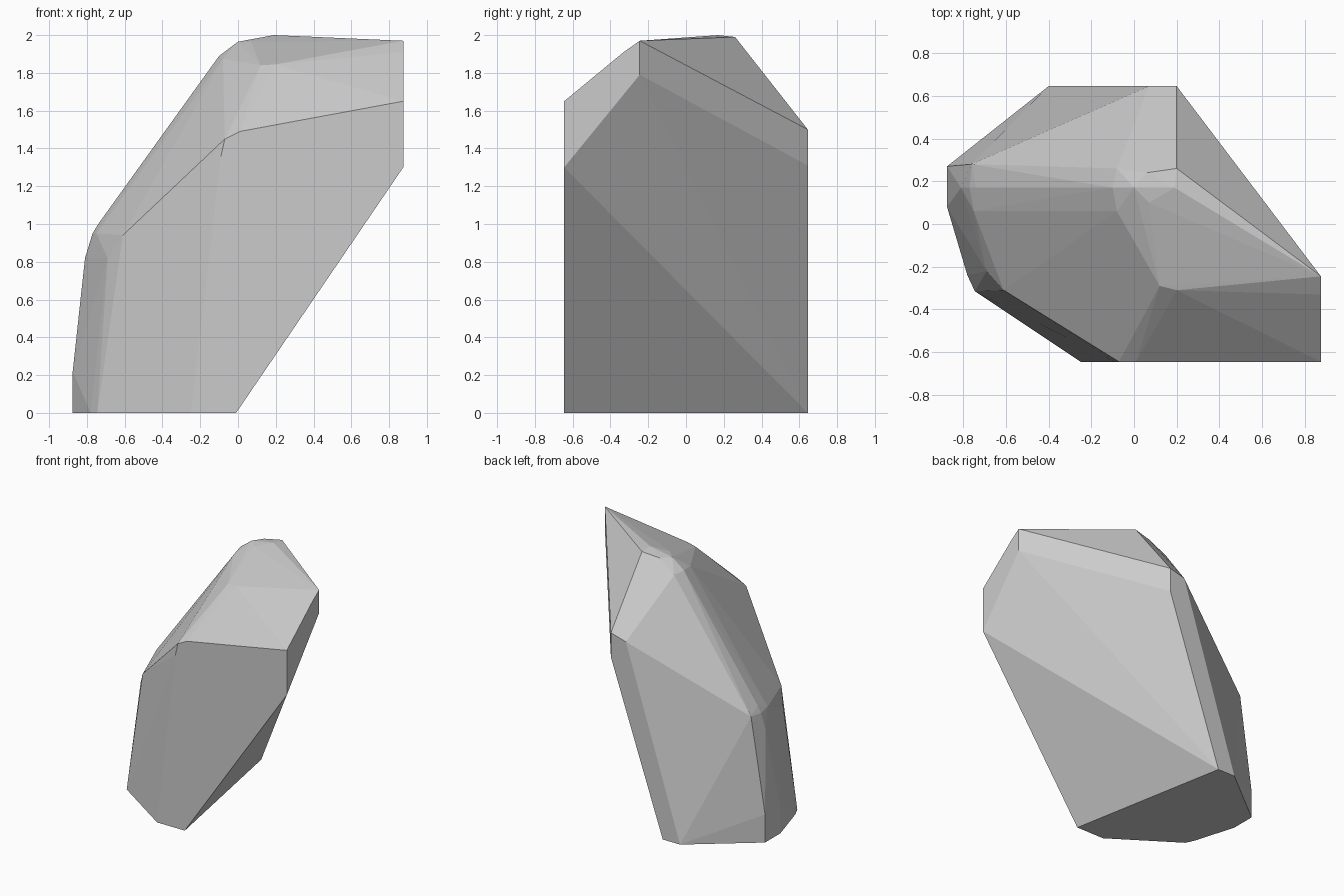
import bpy, bmesh

X, Y = 0.875, 0.645   # half width and half depth of the flat cut sides

# Footprint corners on the ground
base = [(-0.01, -Y), (-0.25, -Y), (-0.745, -0.315), (-0.78, -0.24),
        (-X, 0.08), (-X, 0.27), (-0.4, Y), (-0.25, Y)]
points = [(x, y, 0) for x, y in base]

# Right-hand cut face (y, z)
points += [(X, y, z) for y, z in [(-0.645, 1.30), (-0.645, 1.65), (-0.33, 1.91),
                                  (-0.245, 1.97), (-0.245, 1.79)]]
# Front cut face (x, z)
points += [(x, -Y, z) for x, z in [(0.01, 1.49), (-0.07, 1.45), (-0.09, 1.36)]]
# Back cut face (x, z)
points += [(x, Y, z) for x, z in [(0.2, 1.31), (0.2, 1.5), (0.07, 1.465)]]
# Left cut face (y, z)
points += [(-X, y, z) for y, z in [(0.08, 0.22), (0.27, 0.22)]]
# Crown
points += [(0.19, 0.17, 2.0), (0.2, 0.26, 1.99), (0.0, 0.17, 1.965), (0.06, 0.24, 1.97),
           (0.07, 0.1, 1.965), (-0.1, 0.17, 1.89), (-0.08, 0.26, 1.88),
           (-0.08, 0.06, 1.875), (0.12, -0.29, 1.84), (0.2, -0.31, 1.845)]
# Left shoulder
points += [(-0.81, 0.17, 0.82), (-0.77, 0.17, 0.95), (-0.74, 0.17, 1.0),
           (-0.76, 0.28, 0.96), (-0.76, 0.28, 0.82), (-0.75, 0.06, 0.95),
           (-0.62, 0.09, 1.14), (-0.69, -0.22, 0.82), (-0.61, -0.31, 0.94)]

# Faceted rock as the hull of its corners
bm = bmesh.new()
for p in points:
    bm.verts.new(p)
hull = bmesh.ops.convex_hull(bm, input=bm.verts[:])
loose = [v for v in bm.verts if not v.link_faces]
bmesh.ops.delete(bm, geom=loose, context='VERTS')
bmesh.ops.dissolve_limit(bm, angle_limit=0.01, verts=bm.verts[:], edges=bm.edges[:])
bmesh.ops.recalc_face_normals(bm, faces=bm.faces[:])
mesh = bpy.data.meshes.new("rock")
bm.to_mesh(mesh)
bm.free()
bpy.context.collection.objects.link(bpy.data.objects.new("rock", mesh))
